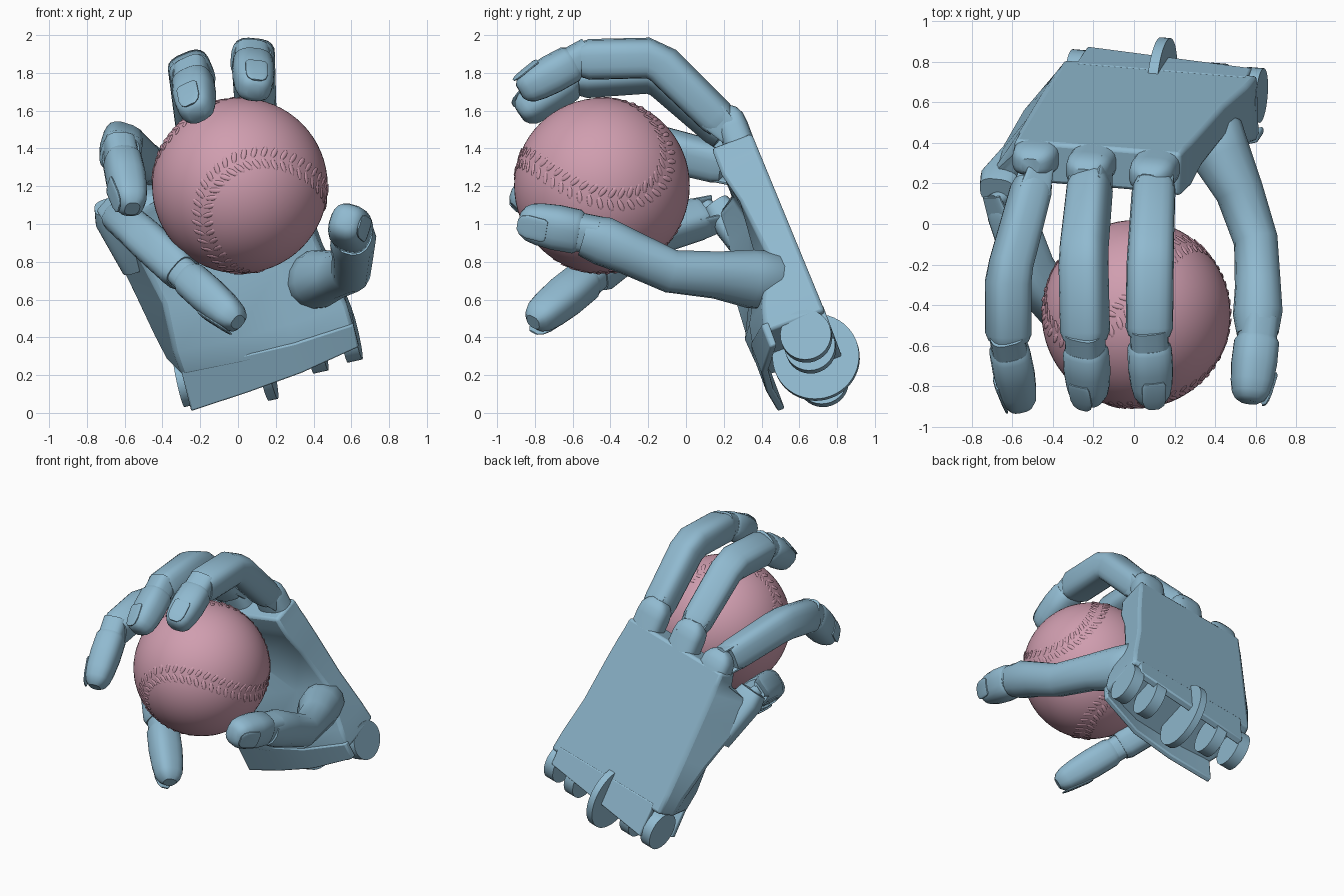
import bpy, bmesh
from math import sin, cos, pi, radians
from mathutils import Vector, Matrix

if "Cube" in bpy.data.objects:
    bpy.data.objects.remove(bpy.data.objects["Cube"], do_unlink=True)


def make_material(name, colour):
    material = bpy.data.materials.new(name)
    material.use_nodes = True
    material.diffuse_color = colour
    material.node_tree.nodes["Principled BSDF"].inputs["Base Color"].default_value = colour
    return material


BLUE = make_material("soft_blue", (0.28, 0.49, 0.63, 1))
PINK = make_material("dusty_pink", (0.63, 0.34, 0.43, 1))
created = []


def finish(name, bm, material=BLUE, bevel=0):
    bmesh.ops.recalc_face_normals(bm, faces=bm.faces)
    mesh = bpy.data.meshes.new(name)
    bm.to_mesh(mesh)
    bm.free()
    mesh.materials.append(material)
    obj = bpy.data.objects.new(name, mesh)
    bpy.context.collection.objects.link(obj)
    if bevel:
        mod = obj.modifiers.new("soft_edges", "BEVEL")
        mod.width, mod.segments = bevel, 2
        mod.limit_method = "ANGLE"
    created.append(obj)
    return obj


def loft(name, rings, bevel=0):
    """Skin a list of equal rings and cap both ends."""
    bm = bmesh.new()
    loops = [[bm.verts.new(p) for p in ring] for ring in rings]
    count = len(loops[0])
    for low, high in zip(loops, loops[1:]):
        for i in range(count):
            j = (i + 1) % count
            bm.faces.new((low[i], low[j], high[j], high[i]))
    bm.faces.new(loops[0])
    bm.faces.new(loops[-1])
    return finish(name, bm, bevel=bevel)


def tube(name, path, radii, up, sides=20, flat=0.92, power=0.65):
    """Rounded-square tube through a path, thinner along the up direction."""
    def squared(value):
        return abs(value) ** power * (1 if value > 0 else -1)
    rings = []
    for i, centre in enumerate(path):
        tangent = (path[min(i + 1, len(path) - 1)] - path[max(i - 1, 0)]).normalized()
        top = (up - tangent * up.dot(tangent)).normalized()
        side = tangent.cross(top)
        angles = [2 * pi * (k + 0.5) / sides for k in range(sides)]
        rings.append([centre + radii[i] * (side * squared(cos(a)) + top * flat * squared(sin(a)))
                      for a in angles])
    return loft(name, rings)


# Hand frame: across the palm, along to the knuckles, depth from back to palm
along = Vector((-0.228, -0.342, 0.912)).normalized()
depth = Vector((0, -0.94, -0.35))
depth = (depth - along * depth.dot(along)).normalized()
across = along.cross(depth)
HAND = Matrix((across, along, depth)).transposed().to_4x4()
HAND.translation = (0.16, 0.77, 0.22)


def hand(u, v, w):
    return HAND @ Vector((u, v, w))


def back(v):
    return -0.085 + 0.03 * v


def hand_cylinder(name, place, radius, width, sides=32):
    bm = bmesh.new()
    matrix = HAND @ Matrix.Translation(place) @ Matrix.Rotation(pi / 2, 4, "Y")
    bmesh.ops.create_cone(bm, cap_ends=True, segments=sides, radius1=radius,
                          radius2=radius, depth=width, matrix=matrix)
    return finish(name, bm)


def wall(name, stations, low, high, thick):
    """Curved wall at the wrist whose lower edge slants across the hand."""
    return loft(name, [[hand(u, low + 0.13 * u, w), hand(u, low + 0.13 * u, w - thick),
                        hand(u, high, w - thick), hand(u, high, w)] for u, w in stations], bevel=0.01)


# Palm: flat back, folded little-finger side, cupped front, thick heel
# Each section: height, right edge, outer fold, then the palm-side points
sections = [
    (0.2, 0.51, (-0.5, 0.06), (-0.42, 0.34), (-0.1, 0.36), (0.2, 0.35), (0.52, 0.26)),
    (0.35, 0.49, (-0.54, 0.03), (-0.43, 0.36), (-0.1, 0.37), (0.2, 0.32), (0.51, 0.22)),
    (0.62, 0.44, (-0.59, 0.06), (-0.42, 0.35), (-0.1, 0.24), (0.2, 0.17), (0.44, 0.1)),
    (0.95, 0.41, (-0.64, 0.18), (-0.5, 0.28), (-0.2, 0.13), (0.15, 0.12), (0.4, 0.14)),
    (1.12, 0.39, (-0.65, 0.24), (-0.55, 0.31), (-0.3, 0.16), (0.1, 0.16), (0.39, 0.18)),
    (1.18, 0.38, (-0.5, 0.08), (-0.47, 0.15), (-0.3, 0.17), (0.1, 0.17), (0.38, 0.18)),
    (1.28, 0.37, (-0.48, 0.04), (-0.46, 0.13), (-0.3, 0.17), (0.1, 0.17), (0.37, 0.18)),
]
loft("palm", [[hand(right, v, back(v)), hand(-0.47, v, back(v))] + [hand(u, v, w) for u, w in front]
              for v, right, *front in sections], bevel=0.02)

# Wrist: back flap, heel lip, hinge lobes and the centre disc
wall("wrist_back_flap", ((-0.4, -0.03), (0.46, -0.03)), 0.05, 0.25, 0.05)
wall("wrist_heel_lip", ((-0.42, 0.34), (-0.1, 0.36), (0.2, 0.35), (0.52, 0.26)), 0.05, 0.25, 0.04)
for i, u in enumerate((-0.43, -0.24, 0.28, 0.47)):
    hand_cylinder(f"wrist_lobe_{i + 1}", (u, 0.07 + max(u, 0) * 0.1, 0.06), 0.135, 0.08)
hand_cylinder("wrist_disc", (0, 0.1, 0.05), 0.23, 0.05, 48)

# Knuckle lobes that run out of the back of the hand
for name, u, v in (("index", 0.25, 1.48), ("middle", -0.07, 1.48), ("ring", -0.36, 1.4)):
    steps = [(v - 0.4, 0.115), (v - 0.12, 0.115), (v - 0.06, 0.107), (v - 0.02, 0.08), (v, 0.05)]
    tube(name + "_knuckle", [hand(u, s, 0.035) for s, r in steps],
         [r for s, r in steps], -depth, flat=0.72)

# Ball
BALL, RADIUS = Vector((0.01, -0.445, 1.203)), 0.465
bm = bmesh.new()
bmesh.ops.create_uvsphere(bm, u_segments=64, v_segments=32, radius=RADIUS,
                          matrix=Matrix.Translation(BALL))
finish("ball", bm, PINK)


def basis(first, second):
    first = Vector(first).normalized()
    second = Vector(second)
    second = (second - first * second.dot(first)).normalized()
    return Matrix((first, second, first.cross(second))).transposed()


# Stitches: slanted pairs of small ridges along the seam curve
turn = basis((-0.24, -0.96, 0.12), (0.7, 0, -0.7)) @ basis((0.354, 0.354, 0.866), (1, 1, 0)).transposed()


def seam(t):
    return turn @ Vector((0.75 * cos(t) + 0.25 * cos(3 * t),
                          0.75 * sin(t) - 0.25 * sin(3 * t), 0.866 * sin(2 * t))).normalized()


bm = bmesh.new()
STITCHES = 88
for i in range(STITCHES):
    t = 2 * pi * i / STITCHES
    normal = seam(t)
    heading = (seam(t + 0.01) - seam(t - 0.01)).normalized()
    for sign in (-1, 1):
        ridge = (normal.cross(heading) * sign + heading * 0.5).normalized()
        spot = (normal + ridge * 0.08).normalized()
        frame = Matrix((ridge, spot.cross(ridge), spot)).transposed().to_4x4()
        frame.translation = BALL + spot * RADIUS
        bmesh.ops.create_icosphere(bm, subdivisions=2, radius=1,
                                   matrix=frame @ Matrix.Diagonal((0.035, 0.014, 0.005, 1)))
finish("ball_stitches", bm, PINK)


def fingertip(name, joint, tip, radius, up):
    """Hinge collar, rounded tip segment and nail plate."""
    axis = (tip - joint).normalized()
    top = (up - axis * up.dot(axis)).normalized()
    tube(name + "_tip_hinge", [joint - axis * 0.07, joint + axis * 0.08],
         [radius * 0.86] * 2, up)
    profile = [(0.08, 0.88), (0.14, 1), (0.45, 1.02), (0.7, 0.95), (0.86, 0.84), (0.95, 0.66), (1, 0.4)]
    tube(name + "_tip", [joint.lerp(tip, t) for t, r in profile],
         [radius * r for t, r in profile], up, power=0.75)
    nail = [(0.55, 0.45), (0.6, 0.55), (0.85, 0.55), (0.95, 0.45), (1, 0.25)]
    tube(name + "_nail", [joint.lerp(tip, t) + top * radius * (0.9 - max(0, t - 0.6) * 0.6)
                          for t, r in nail], [radius * r for t, r in nail], up, flat=0.16)


# Fingers: knuckle, middle joint, end joint, tip
fingers = {
    "index": ((0.1, 0.24, 1.49), (0.08, -0.16, 1.88), (0.075, -0.57, 1.87), (0.09, -0.88, 1.7)),
    "middle": ((-0.21, 0.26, 1.44), (-0.25, -0.16, 1.81), (-0.24, -0.59, 1.78), (-0.22, -0.88, 1.58)),
    "ring": ((-0.48, 0.27, 1.3), (-0.62, -0.25, 1.43), (-0.62, -0.59, 1.37), (-0.56, -0.9, 1.08)),
    "little": ((-0.64, 0.14, 1.05), (-0.5, -0.25, 0.93), (-0.28, -0.5, 0.73), (0, -0.81, 0.48)),
}
for name, joints in fingers.items():
    knuckle, bend, end, tip = map(Vector, joints)
    up = (bend + end) / 2 - BALL
    start = knuckle.lerp(bend, 0.12)
    path = [start, knuckle.lerp(bend, 0.2), bend.lerp(knuckle, 0.1), bend.lerp(end, 0.1),
            end.lerp(bend, 0.14), end.lerp(bend, 0.04)]
    tube(name + "_finger", path, [0.095, 0.106, 0.112, 0.115, 0.115, 0.1], up)
    fingertip(name, end, tip, 0.108, up)
    # Fork plates and pin that hold the finger to the knuckle
    axis = (bend - knuckle).normalized()
    side = axis.cross(up).normalized()
    for i, sign in enumerate((-1, 1)):
        offset = side * 0.08 * sign
        tube(f"{name}_fork_{i + 1}", [knuckle - axis * 0.03 + offset, start + axis * 0.06 + offset],
             [0.06, 0.08], side, flat=0.2)
    tube(name + "_pin", [knuckle - side * 0.08, knuckle + side * 0.08], [0.045] * 2, axis, power=1)

# Socket for the little finger at the folded corner of the palm
tube("little_socket", [hand(-0.53, 0.8, 0.17), hand(-0.57, 1.12, 0.24), hand(-0.575, 1.2, 0.26)],
     [0.08, 0.11, 0.09], -depth, flat=0.8)

# Thumb: broad faceted base, waist, flared joint
thumb = [((0.36, 0.55, 0.69), 0.1), ((0.39, 0.46, 0.7), 0.155), ((0.43, 0.34, 0.71), 0.155),
         ((0.52, 0.16, 0.73), 0.125), ((0.6, -0.08, 0.75), 0.115), ((0.61, -0.3, 0.85), 0.12),
         ((0.61, -0.44, 0.91), 0.13), ((0.61, -0.54, 0.94), 0.11)]
outward = Vector((1, -0.1, -0.3))
tube("thumb", [Vector(p) for p, r in thumb], [r for p, r in thumb], outward, sides=14, power=0.9)
fingertip("thumb", Vector((0.61, -0.53, 0.95)), Vector((0.57, -0.88, 1.02)), 0.115, outward)

# Smooth shading with crisp edges
bpy.ops.object.select_all(action="DESELECT")
for obj in created:
    obj.select_set(True)
bpy.context.view_layer.objects.active = created[0]
bpy.ops.object.shade_smooth_by_angle(angle=radians(35))
